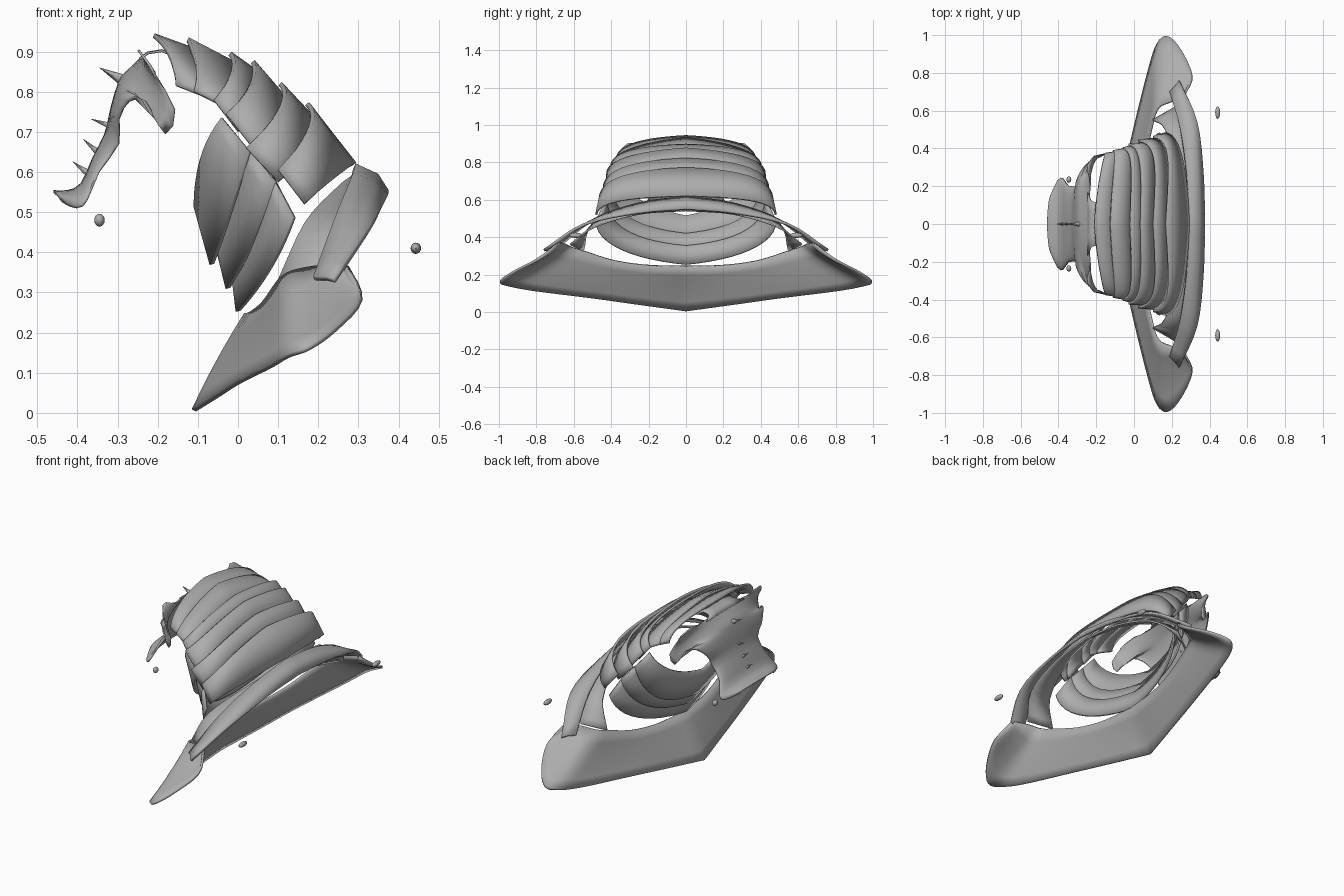
import bpy, bmesh, math
from mathutils import Vector

if "Cube" in bpy.data.objects:
    bpy.data.objects.remove(bpy.data.objects["Cube"])

STEEL = bpy.data.materials.new("grey steel")
STEEL.diffuse_color = (0.42, 0.42, 0.42, 1)
STEEL.use_nodes = True
STEEL.node_tree.nodes["Principled BSDF"].inputs["Base Color"].default_value = STEEL.diffuse_color


def finish(name, bm, thick=0.0, angle=40):
    bmesh.ops.remove_doubles(bm, verts=bm.verts, dist=0.0005)
    bmesh.ops.recalc_face_normals(bm, faces=bm.faces)
    me = bpy.data.meshes.new(name)
    bm.to_mesh(me)
    bm.free()
    ob = bpy.data.objects.new(name, me)
    bpy.context.collection.objects.link(ob)
    me.materials.append(STEEL)
    if thick:
        mod = ob.modifiers.new("thickness", 'SOLIDIFY')
        mod.thickness = thick
        mod.offset = 0
    bpy.context.view_layer.objects.active = ob
    ob.select_set(True)
    bpy.ops.object.shade_smooth_by_angle(angle=math.radians(angle))
    ob.select_set(False)
    return ob


def mirrored(path):
    return [Vector((p.x, -p.y, p.z)) for p in path[:0:-1]] + path


def arch(c, m, e, y, n=12, peak=0.38):
    """Mirrored arch: xz runs c -> m -> e from the centre to the side at width y."""
    half = []
    for i in range(n + 1):
        t = i / n * math.pi / 2
        s = (1 - peak) * (1 - math.cos(t)) + peak * i / n
        w = (2 * (s - 0.5) * (s - 1), 4 * s * (1 - s), 2 * s * (s - 0.5))
        x, z = (sum(k * p[a] for k, p in zip(w, (c, m, e))) for a in (0, 1))
        half.append(Vector((x, y * math.sin(t), z)))
    return mirrored(half)


def loft(name, rows, thick=0.012):
    bm = bmesh.new()
    vs = [[bm.verts.new(p) for p in r] for r in rows]
    for a, b in zip(vs, vs[1:]):
        for i in range(len(a) - 1):
            bm.faces.new((a[i], a[i + 1], b[i + 1], b[i]))
    return finish(name, bm, thick)


def smooth_path(pts, sub=4):
    """Catmull-Rom through the points."""
    P = [Vector(p) for p in pts]
    P = [2 * P[0] - P[1]] + P + [2 * P[-1] - P[-2]]
    out = []
    for a, b, c, d in zip(P, P[1:], P[2:], P[3:]):
        for k in range(sub):
            t = k / sub
            out.append(0.5 * (2 * b + (c - a) * t + (2 * a - 5 * b + 4 * c - d) * t * t
                              + (3 * b - a - 3 * c + d) * t ** 3))
    return out + [P[-2]]


def plate(name, front, rear):
    a, b = arch(*front), arch(*rear)
    loft(name, [a, [p.lerp(q, 0.5) for p, q in zip(a, b)], b])


# overlapping plates along the top of the neck: centre, middle, side (x, z), width
crest = [
    (((-.21, .94), (-.17, .89), (-.155, .815), .37), ((-.10, .90), (-.075, .84), (-.065, .78), .385)),
    (((-.125, .93), (-.105, .86), (-.11, .80), .385), ((-.01, .87), (-.005, .81), (-.03, .76), .40)),
    (((-.02, .895), (-.015, .85), (-.06, .778), .40), ((.05, .845), (.04, .78), (.00, .70), .415)),
    (((.037, .875), (.03, .815), (-.03, .745), .42), ((.115, .785), (.12, .70), (.095, .585), .43)),
    (((.105, .82), (.105, .76), (.02, .66), .44), ((.185, .735), (.17, .65), (.10, .575), .45)),
    (((.172, .77), (.178, .71), (.10, .605), .46), ((.29, .62), (.24, .585), (.165, .52), .48)),
]
for i, (f, r) in enumerate(crest):
    plate(f"crest_plate_{i + 1}", f, r)

# plates under the throat
throat = [
    (((-.105, .515), (-.088, .64), (-.04, .735), .38), ((-.065, .37), (-.025, .48), (.03, .65), .41)),
    (((-.052, .42), (-.012, .52), (.025, .658), .395), ((-.025, .31), (.04, .43), (.095, .575), .44)),
    (((-.012, .355), (.038, .455), (.08, .60), .425), ((0, .253), (.08, .36), (.14, .487), .48)),
]
for i, (f, r) in enumerate(throat):
    plate(f"throat_plate_{i + 1}", f, r)

# collar over the shoulders
front = mirrored(smooth_path([(.29, 0, .615), (.28, .25, .58), (.245, .5, .49), (.19, .70, .335)]))
mid = mirrored(smooth_path([(.345, 0, .59), (.335, .25, .56), (.30, .52, .48), (.22, .73, .335)]))
rear = mirrored(smooth_path([(.37, 0, .55), (.365, .25, .53), (.335, .54, .47), (.24, .76, .33)]))
loft("shoulder_collar", [front, mid, rear], 0.014)

# inner strip arching beneath the collar
front = mirrored(smooth_path([(.10, .55, .325), (.165, .50, .47), (.245, .25, .558), (.28, 0, .587)][::-1]))
rear = mirrored(smooth_path([(.22, .62, .36), (.30, .49, .455), (.33, .25, .525), (.343, 0, .543)][::-1]))
loft("inner_collar_strip", [front, [p.lerp(q, .5) for p, q in zip(front, rear)], rear], 0.010)

# broad breast plate
outer = smooth_path([(-.11, 0, .006), (-.055, .25, .04), (.0, .5, .075), (.08, .82, .115),
                     (.125, .955, .142), (.178, .993, .162), (.245, .93, .21), (.308, .79, .285),
                     (.27, .69, .368)])
inner = smooth_path([(.02, 0, .245), (.035, .2, .25), (.065, .38, .275), (.10, .54, .325),
                     (.115, .59, .34), (.14, .625, .352), (.19, .645, .362), (.24, .668, .367),
                     (.262, .68, .3685)])
rows = []
for k in range(6):
    t = k / 5
    row = []
    for a, b in zip(outer, inner):
        p = a.lerp(b, t)
        p.z -= 0.06 * t * (1 - t) * min(1, a.y)
        p.x -= 0.02 * t * (1 - t) * max(0, 1 - 2 * a.y)
        row.append(p)
    rows.append(mirrored(row))
loft("breast_plate", rows, 0.012)

# face mask: rows from nose to poll, centre (x, z) and edge (x, y, z)
mask = [((-.46, .552), (-.435, .15, .525)), ((-.425, .552), (-.40, .23, .51)),
        ((-.39, .57), (-.375, .24, .53)), ((-.36, .635), (-.345, .20, .60)),
        ((-.33, .695), (-.297, .20, .67)), ((-.317, .75), (-.297, .24, .73)),
        ((-.308, .785), (-.268, .29, .778)), ((-.30, .81), (-.23, .33, .775)),
        ((-.29, .835), (-.18, .355, .695)), ((-.265, .86), (-.157, .37, .755)),
        ((-.24, .885), (-.205, .36, .84))]
rows = []
for (cx, cz), (ex, ey, ez) in mask:
    m = (cx + (ex - cx) * .45, cz + (ez - cz) * .42)
    rows.append(arch((cx, cz), m, (ex, ez), ey, 12, 0.1))
# last row rises into a pointed ear guard on each side
ears = []
for p in rows[-1]:
    k = max(0, 1 - abs(abs(p.y) - .30) / .07)
    ears.append(p + Vector((.003 - .03 * k, 0, .003 + .038 * k)))
rows.append(ears)
cols = [smooth_path(c, 2) for c in zip(*rows)]
loft("face_mask", list(zip(*cols)), 0.006)

# strap joining mask and neck
strap = [[Vector((x, y * w, z - 0.1 * y * y)) for y in (-.12, -.06, 0, .06, .12)]
         for x, z, w in ((-.245, .882, 1.4), (-.225, .897, 1.0), (-.19, .903, .95), (-.165, .893, 1.2))]
loft("poll_strap", strap, 0.006)


def spike(name, base, tip, r):
    """Cone on the centre line from base to tip, both (x, z)."""
    base, tip = Vector((base[0], 0, base[1])), Vector((tip[0], 0, tip[1]))
    bm = bmesh.new()
    d = tip - base
    bmesh.ops.create_cone(bm, cap_ends=True, segments=10, radius1=r, radius2=0.0005, depth=d.length)
    q = d.to_track_quat('Z', 'Y')
    for v in bm.verts:
        v.co = q @ v.co + (base + tip) / 2
    finish(name, bm)


# spikes down the face
for i, (b, t, r) in enumerate([((-.285, .828), (-.345, .86), .015), ((-.318, .715), (-.366, .732), .008),
                               ((-.35, .65), (-.386, .682), .008), ((-.378, .60), (-.412, .626), .008)]):
    spike(f"face_spike_{i + 1}", b, t, r)

# loose studs beside the bit and the shoulders
for side, s in (("left", 1), ("right", -1)):
    for label, c, r in (("bit_stud", (-.345, .235, .48), (.013, .017, .016)),
                        ("shoulder_stud", (.443, .59, .41), (.013, .033, .014))):
        bm = bmesh.new()
        bmesh.ops.create_uvsphere(bm, u_segments=16, v_segments=8, radius=1)
        for v in bm.verts:
            v.co = Vector((c[0] + v.co.x * r[0], s * c[1] + v.co.y * r[1], c[2] + v.co.z * r[2]))
        finish(f"{label}_{side}", bm)
